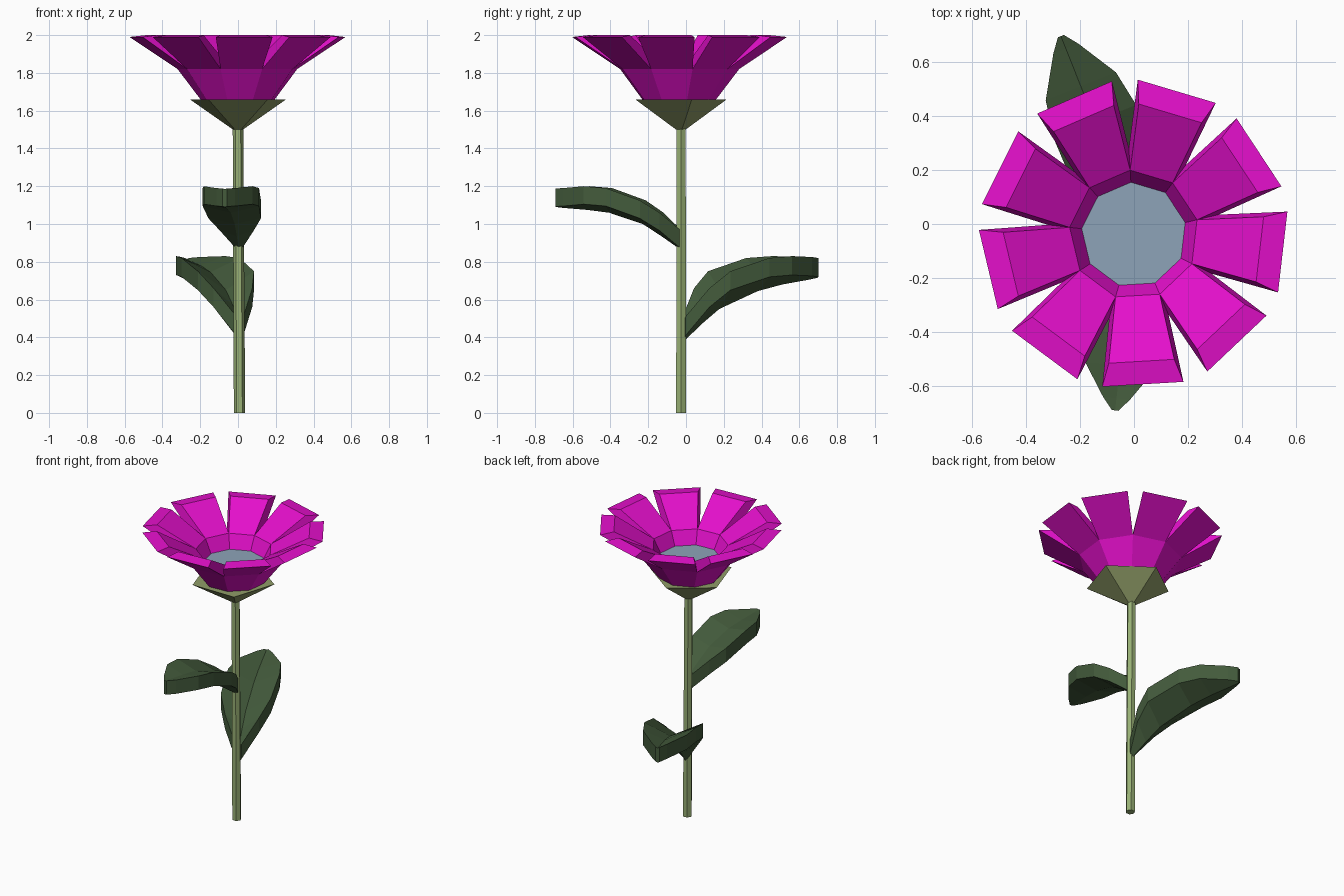
import bpy, bmesh, math
from mathutils import Vector

if "Cube" in bpy.data.objects:
    bpy.data.objects.remove(bpy.data.objects["Cube"])


def material(name, r, g, b):
    m = bpy.data.materials.new(name)
    m.diffuse_color = (r, g, b, 1)
    m.use_nodes = True
    m.node_tree.nodes["Principled BSDF"].inputs["Base Color"].default_value = m.diffuse_color
    return m


magenta = material("magenta", 0.78, 0.005, 0.60)
blue_grey = material("blue_grey", 0.27, 0.37, 0.48)
stem_green = material("stem_green", 0.32, 0.44, 0.18)
olive = material("olive_green", 0.28, 0.34, 0.14)
leaf_green = material("leaf_green", 0.057, 0.105, 0.045)


def finish(bm, name, *mats):
    bmesh.ops.remove_doubles(bm, verts=bm.verts, dist=0.0005)
    bmesh.ops.recalc_face_normals(bm, faces=bm.faces)
    me = bpy.data.meshes.new(name)
    bm.to_mesh(me)
    bm.free()
    for m in mats:
        me.materials.append(m)
    ob = bpy.data.objects.new(name, me)
    bpy.context.collection.objects.link(ob)
    return ob


def polar(r, deg, z, cx=0.0, cy=0.0):
    a = math.radians(deg)
    return Vector((cx + r * math.cos(a), cy + r * math.sin(a), z))


def face(bm, pts):
    return bm.faces.new([bm.verts.new(p) for p in pts])


def lofted(name, mat, sides, start, rings):
    """Capped loft through rings of (radius, z, centre x, centre y)."""
    bm = bmesh.new()
    loops = [[polar(r, start + 360 * i / sides, z, x, y) for i in range(sides)]
             for r, z, x, y in rings]
    for lo, hi in zip(loops, loops[1:]):
        for i in range(sides):
            j = (i + 1) % sides
            face(bm, (lo[i], lo[j], hi[j], hi[i]))
    face(bm, loops[0])
    face(bm, loops[-1])
    return finish(bm, name, mat)


# Stem and five-sided calyx
lofted("stem", stem_green, 6, 0,
       [(0.030, 0, 0.008, -0.026), (0.028, 1.52, 0.0, -0.026)])
lofted("calyx", olive, 5, 90,
       [(0.028, 1.5, 0.0, -0.03), (0.268, 1.66, 0.0, -0.052)])

# Blossom: thick nine-sided cup that splits into nine flared petals
N, CY = 9, -0.04
STEP = 360 / N
# (radius, half angle, z) from cup bottom, over the tip, down to the disc
PROFILE = [(0.20, 20, 1.66), (0.322, 20, 1.82), (0.575, 15.2, 1.99),
           (0.485, 14.5, 2.0), (0.24, 20, 1.86), (0.195, 20, 1.77)]
bm = bmesh.new()
for k in range(N):
    mid = 73.4 + STEP * k
    left = [polar(r, mid + h, z, 0, CY) for r, h, z in PROFILE]
    right = [polar(r, mid - h, z, 0, CY) for r, h, z in PROFILE]
    for i in range(len(PROFILE) - 1):
        face(bm, (left[i], right[i], right[i + 1], left[i + 1]))
    for side in (left, right):
        face(bm, side[1:5])
for (r, h, z), index in ((PROFILE[0], 0), (PROFILE[-1], 1)):
    f = face(bm, [polar(r, 93.4 + STEP * k, z, 0, CY) for k in range(N)])
    f.material_index = index
finish(bm, "blossom", magenta, blue_grey)


# Leaves: folded, arched slabs
def leaf(name, root, heading, rows, thick):
    """Rows are (distance, half width, midrib top z, edge rise)."""
    d = Vector((heading[0], heading[1], 0)).normalized()
    s = Vector((d.y, -d.x, 0))
    bm = bmesh.new()
    loops = []
    for dist, w, z, rise in rows:
        c = Vector((root[0], root[1], z)) + d * dist
        up = Vector((0, 0, rise))
        top = [c - s * w + up, c, c + s * w + up]
        loops.append(top + [p - Vector((0, 0, thick)) for p in reversed(top)])
    for a, b in zip(loops, loops[1:]):
        for i in range(6):
            j = (i + 1) % 6
            face(bm, (a[i], a[j], b[j], b[i]))
    for l in (loops[0], loops[-1]):
        face(bm, (l[0], l[1], l[4], l[5]))
        face(bm, (l[1], l[2], l[3], l[4]))
    return finish(bm, name, leaf_green)


leaf("lower_leaf", (0.01, -0.01), (-0.37, 0.93),
     [(0.0, 0.02, 0.48, 0.03), (0.1, 0.11, 0.57, 0.09), (0.2, 0.16, 0.65, 0.10),
      (0.42, 0.165, 0.745, 0.075), (0.56, 0.14, 0.78, 0.05),
      (0.71, 0.05, 0.805, 0.02), (0.76, 0.012, 0.815, 0.005)], 0.1)
leaf("upper_leaf", (0.005, -0.03), (-0.075, -0.66),
     [(0.0, 0.02, 0.96, 0.01), (0.1, 0.09, 1.03, 0.03), (0.2, 0.14, 1.095, 0.03),
      (0.38, 0.15, 1.155, 0.035), (0.50, 0.13, 1.17, 0.03),
      (0.62, 0.05, 1.18, 0.01), (0.665, 0.012, 1.185, 0.003)], 0.095)
